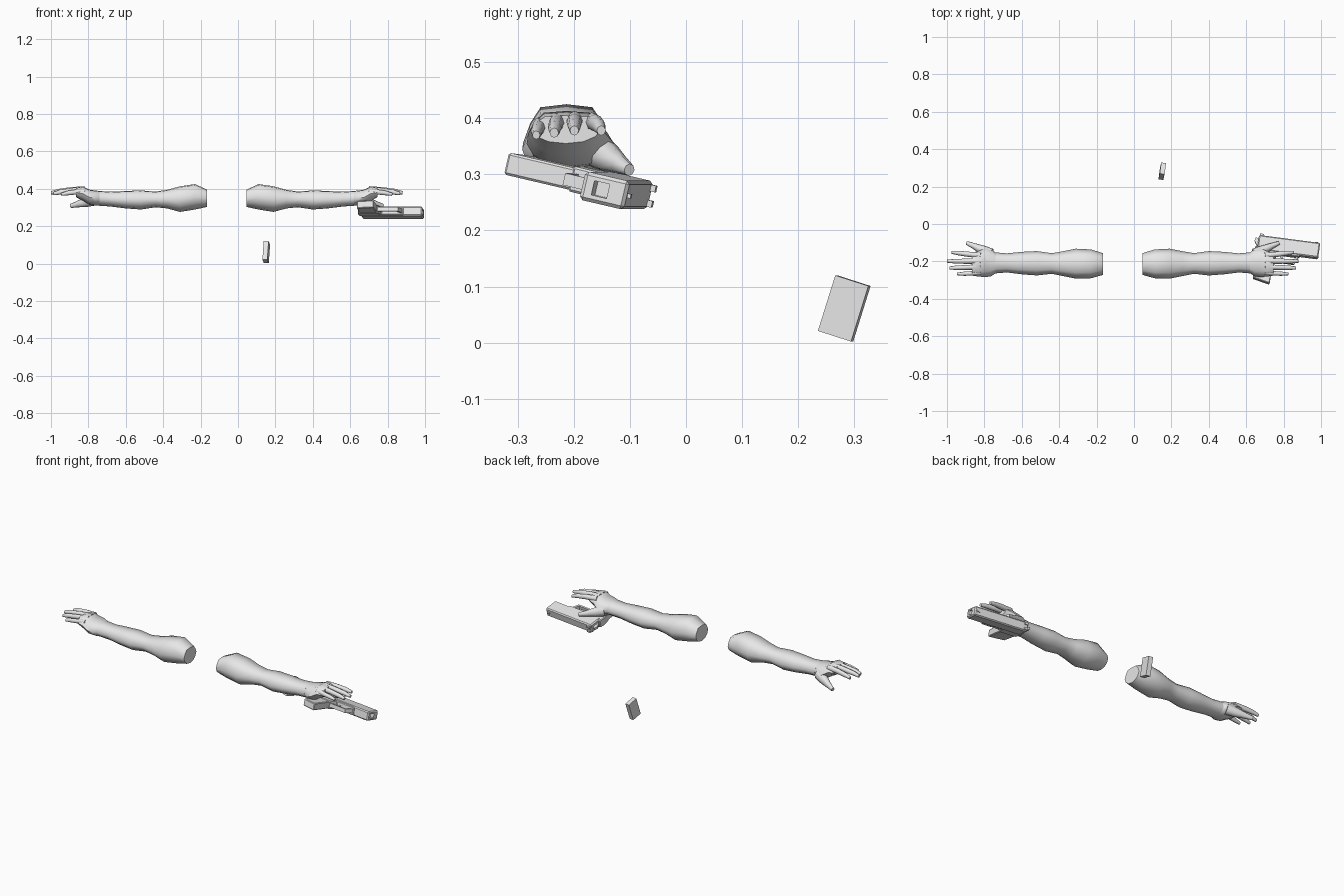
import bpy, bmesh, math
from mathutils import Vector, Matrix

if "Cube" in bpy.data.objects:
    bpy.data.objects.remove(bpy.data.objects["Cube"])

grey = bpy.data.materials.new("light_grey")
grey.diffuse_color = (0.8, 0.8, 0.8, 1)
grey.use_nodes = True
grey.node_tree.nodes["Principled BSDF"].inputs["Base Color"].default_value = grey.diffuse_color


def finish(bm, name, smooth=None):
    bmesh.ops.recalc_face_normals(bm, faces=bm.faces)
    me = bpy.data.meshes.new(name)
    bm.to_mesh(me)
    bm.free()
    ob = bpy.data.objects.new(name, me)
    bpy.context.collection.objects.link(ob)
    me.materials.append(grey)
    if smooth:
        bpy.ops.object.select_all(action='DESELECT')
        ob.select_set(True)
        bpy.context.view_layer.objects.active = ob
        bpy.ops.object.shade_smooth_by_angle(angle=math.radians(smooth))
    return ob


def loft(bm, rings):
    """Skin a list of point rings and cap both ends."""
    rows = [[bm.verts.new(p) for p in r] for r in rings]
    for a, b in zip(rows, rows[1:]):
        for i in range(len(a)):
            j = (i + 1) % len(a)
            bm.faces.new((a[i], a[j], b[j], b[i]))
    bm.faces.new(rows[0])
    bm.faces.new(rows[-1])


# Half cross-section of the arm, top to bottom (side, height)
HALF = [(0, 1), (.6, .92), (.84, .5), (1, 0), (.85, -.5), (.5, -.87), (0, -1)]
SECTION = HALF + [(-y, z) for y, z in HALF[-2:0:-1]]

# Stations along the arm: x, centre y, half width, top z, bottom z
ARM = [(.045, -.214, .058, .395, .303), (.11, -.213, .077, .425, .289),
       (.19, -.212, .080, .413, .276), (.26, -.212, .066, .394, .295),
       (.32, -.211, .055, .385, .301), (.40, -.210, .065, .391, .289),
       (.48, -.209, .060, .388, .295), (.56, -.208, .051, .384, .305),
       (.62, -.208, .056, .388, .309)]
PALM = [(.62, -.208, .055, .388, .310), (.645, -.206, .074, .391, .310),
        (.675, -.206, .078, .395, .314), (.71, -.213, .068, .413, .335),
        (.745, -.214, .062, .405, .355)]

# Finger joints with radius
DIGITS = {
    "index_finger": [(.70, -.168, .394, .015), (.765, -.162, .392, .014), (.82, -.155, .386, .012), (.855, -.151, .378, .008)],
    "middle_finger": [(.70, -.198, .397, .015), (.775, -.199, .393, .014), (.84, -.199, .386, .012), (.88, -.199, .378, .008)],
    "ring_finger": [(.70, -.229, .395, .015), (.77, -.232, .390, .013), (.83, -.234, .382, .012), (.866, -.235, .374, .008)],
    "little_finger": [(.70, -.258, .388, .014), (.75, -.264, .382, .012), (.79, -.266, .377, .011), (.825, -.267, .370, .007)],
    "thumb": [(.645, -.160, .343, .030), (.69, -.139, .330, .025), (.735, -.118, .318, .016), (.775, -.101, .308, .010)],
}


def build_arm(side):
    def place(x, y, z):
        return (x if side == "right" else -.12 - x, y, z)

    def body(stations, name):
        bm = bmesh.new()
        loft(bm, [[place(x, yc + hw * s, (t + b) / 2 + (t - b) / 2 * h)
                   for s, h in SECTION] for x, yc, hw, t, b in stations])
        finish(bm, f"{side}_{name}", 50)

    body(ARM, "arm")
    body(PALM, "palm")
    for name, joints in DIGITS.items():
        bm = bmesh.new()
        d = (Vector(joints[-1][:3]) - Vector(joints[0][:3])).normalized()
        across = d.cross(Vector((0, 0, 1))).normalized()
        up = across.cross(d)
        rings = []
        for *c, r in joints:
            rings.append([place(*(Vector(c) + r * (math.cos(a) * across + math.sin(a) * up * 1.1)))
                          for a in (math.tau * k / 8 for k in range(8))])
        loft(bm, rings)
        finish(bm, f"{side}_{name}", 50)


build_arm("right")
build_arm("left")

# Pistol frame: local x runs back from the muzzle, local y runs down the grip
back = Vector((-.991, .13, 0)).normalized()
down = Vector((-.126, -.965, .225)).normalized()
down = (down - back * down.dot(back)).normalized()
GUN = Matrix((back, down, back.cross(down))).transposed().to_4x4()
GUN.translation = (.995, -.106, .262)


def plate(name, outline, thick, bevel=0, offset=0):
    """Extrude a side outline to a thickness centred on the pistol."""
    bm = bmesh.new()
    loft(bm, [[(x, y, offset + s * thick / 2) for x, y in outline] for s in (-1, 1)])
    bmesh.ops.transform(bm, matrix=GUN, verts=bm.verts)
    ob = finish(bm, name)
    if bevel:
        m = ob.modifiers.new("edges", 'BEVEL')
        m.width = bevel
        m.segments = 1
    return ob


def rect(x0, x1, y0, y1):
    return [(x0, y0), (x1, y0), (x1, y1), (x0, y1)]


slide = plate("pistol_slide", rect(0, .33, 0, .082), .052, .006)
bore = plate("bore_cutter", rect(-.02, .05, .034, .062), .026)
bore.hide_render = True
bore.hide_viewport = True
cut = slide.modifiers.new("bore", 'BOOLEAN')
cut.object = bore
cut.solver = 'EXACT'
plate("pistol_frame", [(.10, .075), (.34, .06), (.345, .09), (.335, .135), (.235, .135), (.22, .09), (.10, .09)], .046, .004)
plate("pistol_grip", [(.235, .08), (.335, .08), (.332, .236), (.24, .255)], .040, .004)
# Trigger guard bars and trigger
plate("guard_front", [(.105, .085), (.117, .085), (.135, .125), (.123, .128)], .022)
plate("guard_bottom", rect(.123, .24, .122, .132), .022)
plate("trigger", [(.19, .085), (.205, .085), (.195, .115), (.187, .115)], .010)
# Sights and hammer
for s in (-1, 1):
    plate("rear_sight", rect(.305, .325, -.009, .004), .012, 0, s * .014)
plate("front_sight", rect(.012, .028, -.006, .004), .008)
plate("hammer", [(.32, .02), (.345, .012), (.35, .03), (.335, .055), (.32, .055)], .014)

# Loose magazine: box spanned by three edge vectors
edges = (Vector((.026, -.004, 0)), Vector((.008, .059, -.019)), Vector((.007, .031, .099)))
bm = bmesh.new()
bmesh.ops.create_cube(bm, size=1)
m = Matrix(edges).transposed().to_4x4()
m.translation = (.151, .282, .061)
bmesh.ops.transform(bm, matrix=m, verts=bm.verts)
finish(bm, "magazine")
